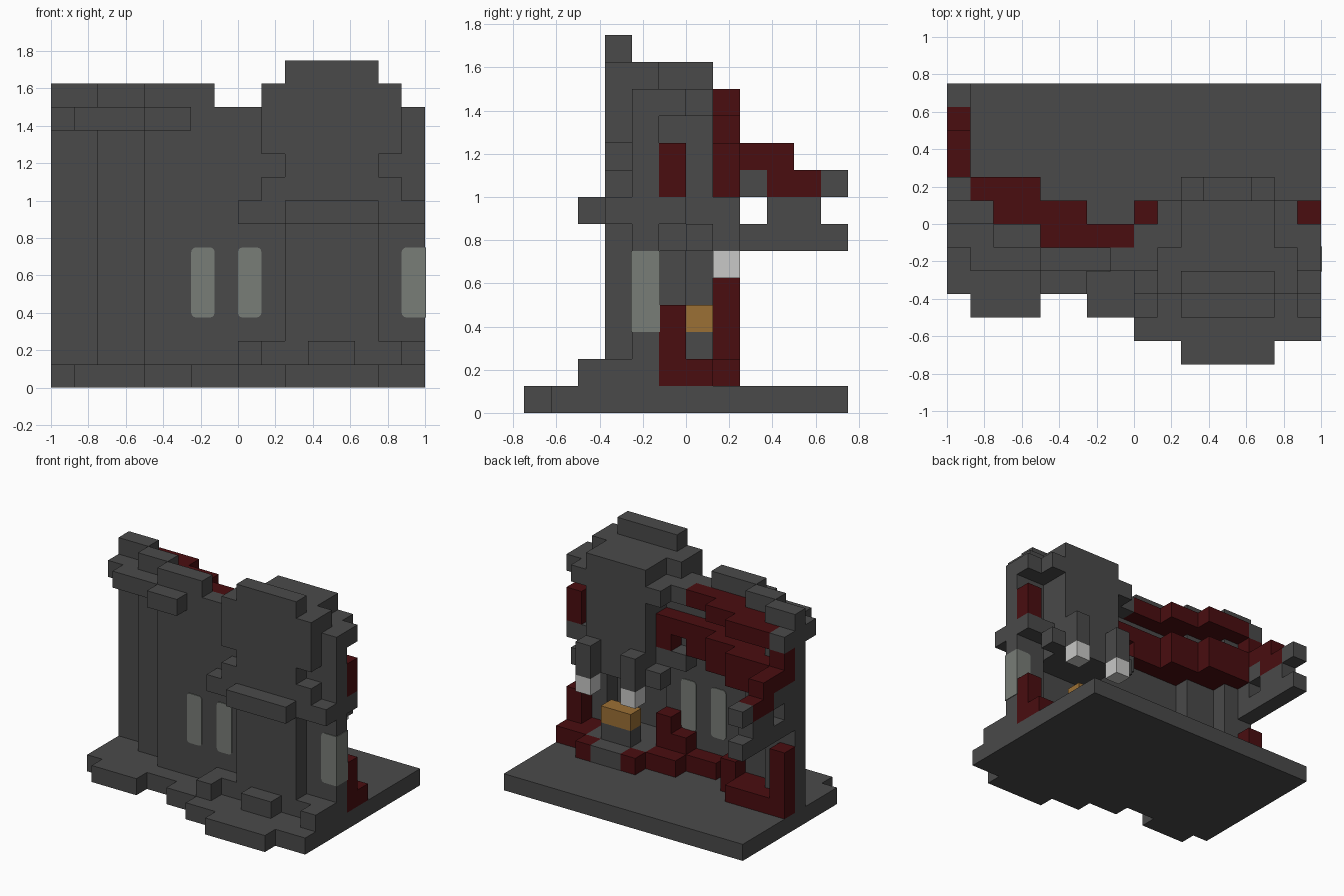
import bpy, bmesh
from itertools import product
from mathutils import Vector

old = bpy.data.objects.get("Cube")
if old:
    bpy.data.objects.remove(old, do_unlink=True)

U = 0.125                           # size of one building block
ORIGIN = Vector((-1, -0.75, 0))
cells = {}                          # block position -> part name
colour_of = {}                      # part name -> material


def material(name, r, g, b):
    mat = bpy.data.materials.new(name)
    mat.use_nodes = True
    mat.diffuse_color = (r, g, b, 1)
    mat.node_tree.nodes["Principled BSDF"].inputs["Base Color"].default_value = (r, g, b, 1)
    return mat


stone = material("dark stone", .068, .068, .068)
red = material("dark red", .068, .004, .005)
white = material("pale lamp", .58, .58, .57)
amber = material("amber", .33, .16, .035)
glass = material("grey glass", .19, .205, .185)


def fill(part, mat, x, y, z, mirror=False):
    """Fill a box of blocks; mirror repeats it across the tower's middle."""
    colour_of[part] = mat
    for i, j, k in product(range(*x), range(*y), range(*z)):
        cells[i, j, k] = part
        if mirror:
            cells[23 - i, j, k] = part


def build_blocks():
    """One mesh per part, keeping only the exposed block faces."""
    axes = [Vector(a) for a in ((1, 0, 0), (0, 1, 0), (0, 0, 1))]
    for part, mat in colour_of.items():
        bm = bmesh.new()
        for cell in [c for c, p in cells.items() if p == part]:
            centre = Vector(cell) + Vector((.5, .5, .5))
            for a, side in product(range(3), (-1, 1)):
                n = axes[a] * side
                if tuple(int(v) for v in Vector(cell) + n) in cells:
                    continue
                u, v = axes[(a + 1) % 3] / 2, axes[(a + 2) % 3] / 2 * side
                mid = centre + n / 2
                ring = (mid - u - v, mid + u - v, mid + u + v, mid - u + v)
                bm.faces.new([bm.verts.new(p * U + ORIGIN) for p in ring])
        bmesh.ops.remove_doubles(bm, verts=bm.verts, dist=.001)
        bmesh.ops.dissolve_limit(bm, angle_limit=.01, verts=bm.verts, edges=bm.edges)
        mesh = bpy.data.meshes.new(part)
        bm.to_mesh(mesh)
        bm.free()
        mesh.materials.append(mat)
        bpy.context.collection.objects.link(bpy.data.objects.new(part, mesh))


# ground slab with a stepped front edge
starts = (0, 1, 4, 6, 8, 10, 14, 16)
fronts = (3, 2, 3, 2, 1, 0, 1)
for left, right, front in zip(starts, starts[1:], fronts):
    fill("ground_slab", stone, (left, right), (front, 12), (0, 1))

# long wall stepping forward toward the tower
for left, right, y in ((0, 2, 6), (2, 4, 5), (4, 8, 4)):
    fill("stepped_wall", stone, (left, right), (y, y + 1), (1, 12))
    fill("parapet", stone, (left, min(right, 7)), (y, y + 1), (12, 13))

# cornice along the long wall
fill("wall_cornice", stone, (0, 1), (5, 6), (11, 12))
fill("wall_cornice", stone, (1, 4), (4, 5), (11, 12))
fill("wall_cornice", stone, (1, 2), (5, 6), (11, 12))
fill("wall_cornice", stone, (4, 6), (3, 4), (11, 12))

# broken side wing
fill("side_wing", stone, (0, 1), (7, 12), (6, 7))
fill("side_wing", stone, (0, 1), (9, 11), (7, 8))
fill("side_wing", stone, (0, 1), (7, 8), (7, 8))
fill("side_wing", stone, (0, 1), (7, 9), (8, 9))
fill("side_wing", stone, (0, 1), (11, 12), (8, 9))
fill("side_wing", stone, (0, 1), (7, 8), (11, 12))
fill("wing_lining", red, (0, 1), (7, 8), (9, 11))
fill("wing_lining", red, (0, 1), (8, 10), (9, 10))
fill("wing_lining", red, (0, 1), (9, 11), (8, 9))

# red inner lining, upper bands
for left, right, y in ((1, 4, 7), (2, 6, 6), (4, 8, 5)):
    fill("upper_lining", red, (left, right), (y, y + 1), (11, 12))
    fill("upper_lining", red, (left, right), (y, y + 1), (8, 10))
fill("tower_lining", red, (8, 10), (5, 6), (9, 10))
fill("tower_lining", red, (9, 10), (5, 6), (8, 9))
fill("tower_lining", red, (15, 16), (5, 6), (8, 10))

# red inner lining, broken remains at the floor
fill("lower_lining", red, (0, 1), (7, 8), (1, 5))
fill("lower_lining", red, (1, 4), (7, 8), (1, 2))
fill("lower_lining", red, (2, 5), (6, 7), (1, 2))
fill("lower_lining", red, (4, 5), (6, 7), (2, 3))
fill("lower_lining", red, (6, 8), (5, 6), (1, 2))
fill("lower_lining", red, (8, 10), (5, 7), (1, 2), True)
fill("lower_lining", red, (8, 9), (5, 6), (2, 3))
fill("lower_lining", red, (9, 10), (5, 6), (2, 4))
fill("lower_lining", red, (15, 16), (5, 6), (2, 4))
fill("lower_lining", red, (10, 11), (7, 8), (1, 2), True)

# tower walls and hollow base
fill("tower_wall", stone, (8, 10), (4, 5), (1, 12), True)
fill("tower_wall", stone, (10, 14), (3, 4), (1, 13))
fill("tower_wall", stone, (10, 14), (4, 7), (6, 13))
fill("tower_wall", stone, (9, 10), (3, 5), (12, 13), True)

# tower cornices and corbels
fill("tower_cornice", stone, (8, 9), (4, 6), (11, 12), True)
fill("tower_cornice", stone, (9, 10), (3, 7), (11, 12), True)
fill("tower_cornice", stone, (9, 10), (3, 4), (10, 11), True)
fill("tower_cornice", stone, (9, 10), (3, 4), (8, 9), True)
fill("tower_cornice", stone, (8, 10), (3, 6), (7, 8), True)
fill("tower_cornice", stone, (9, 10), (6, 7), (6, 7), True)
fill("roof_block", stone, (10, 14), (3, 4), (13, 14))
fill("front_ledge", stone, (10, 14), (2, 3), (7, 8))

# footing stones
fill("footing", stone, (8, 10), (3, 4), (1, 2), True)
fill("footing", stone, (8, 9), (2, 3), (1, 2), True)
fill("footing", stone, (11, 13), (2, 3), (1, 2))
fill("back_step", stone, (10, 14), (4, 7), (1, 2))
fill("back_step", stone, (11, 13), (7, 8), (1, 2))

# hearth and hanging lamps at the back of the tower
fill("hearth", stone, (11, 13), (6, 7), (2, 3))
fill("hearth_glow", amber, (11, 13), (6, 7), (3, 4))
fill("lamp_post", stone, (10, 11), (7, 8), (6, 8), True)
fill("lamp", white, (10, 11), (7, 8), (5, 6), True)

build_blocks()


def window(name, x, corner=False):
    """Pane one block wide, slightly proud of the wall, with rounded corners."""
    bm = bmesh.new()
    bmesh.ops.create_cube(bm, size=1)
    proud = .005
    for v in bm.verts:
        v.co = ORIGIN + Vector((x + .5 + v.co.x, 4.5 + v.co.y, 4.5 + v.co.z * 3)) * U
        v.co.y += proud if v.co.y > ORIGIN.y + 4.5 * U else -proud
        if corner and v.co.x > .99:
            v.co.x += proud
    edges = [e for e in bm.edges
             if abs(e.verts[0].co.y - e.verts[1].co.y) > .1
             and not (corner and e.verts[0].co.x > .99)]
    bmesh.ops.bevel(bm, geom=edges, offset=.025, segments=3, profile=.5, affect='EDGES')
    mesh = bpy.data.meshes.new(name)
    bm.to_mesh(mesh)
    bm.free()
    mesh.materials.append(glass)
    bpy.context.collection.objects.link(bpy.data.objects.new(name, mesh))


window("wall_window", 6)
window("tower_window_right", 8)
window("tower_window_left", 15, corner=True)
